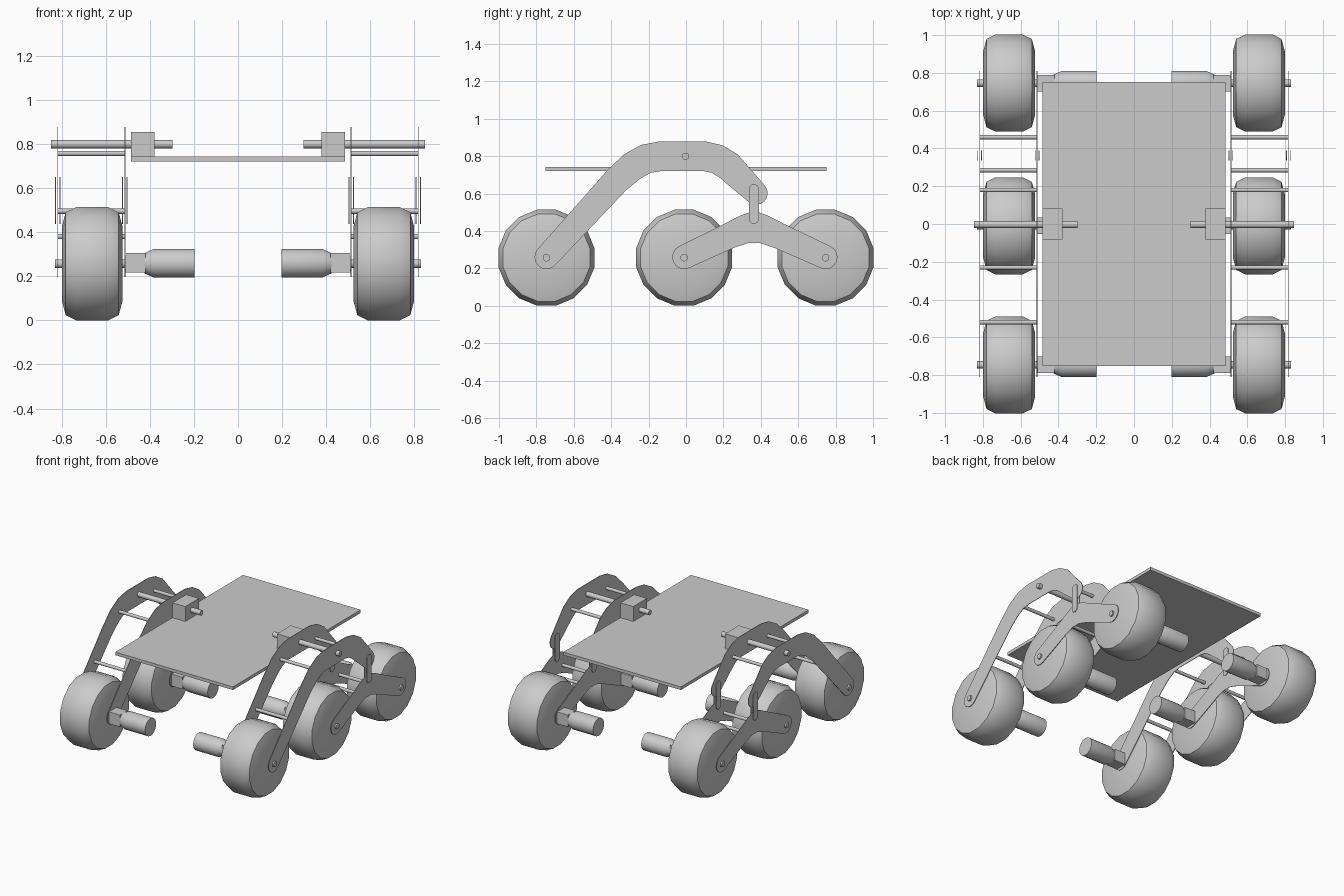
import bpy, bmesh, math
from mathutils import Vector

if "Cube" in bpy.data.objects:
    bpy.data.objects.remove(bpy.data.objects["Cube"])

AXLE_Z = 0.257
WHEEL_Y = {"front": -0.746, "middle": -0.01, "rear": 0.746}
PLATE_X = (0.513, 0.817)


def finish(name, bm, smooth=None):
    bmesh.ops.recalc_face_normals(bm, faces=bm.faces)
    me = bpy.data.meshes.new(name)
    bm.to_mesh(me)
    bm.free()
    ob = bpy.data.objects.new(name, me)
    bpy.context.collection.objects.link(ob)
    if smooth:
        bpy.ops.object.select_all(action='DESELECT')
        ob.select_set(True)
        bpy.context.view_layer.objects.active = ob
        bpy.ops.object.shade_smooth_by_angle(angle=math.radians(smooth))
    return ob


def lathe(name, profile, y, z, n=16):
    """Capped solid of revolution about the x direction; profile is (x, radius)."""
    bm = bmesh.new()
    rings = []
    for x, r in profile:
        ring = []
        for i in range(n):
            a = 2 * math.pi * (i + 0.5) / n
            ring.append(bm.verts.new((x, y + r * math.cos(a), z + r * math.sin(a))))
        rings.append(ring)
    for a, b in zip(rings, rings[1:]):
        for i in range(n):
            j = (i + 1) % n
            bm.faces.new((a[i], a[j], b[j], b[i]))
    bm.faces.new(rings[0])
    bm.faces.new(rings[-1])
    return finish(name, bm, 35)


def box(name, lo, hi):
    bm = bmesh.new()
    bmesh.ops.create_cube(bm, size=1)
    for v in bm.verts:
        v.co = [(l + h) / 2 + c * (h - l) for l, h, c in zip(lo, hi, v.co)]
    return finish(name, bm)


def strip(name, path, x, thick=0.004, caps=8):
    """Flat round-ended plate in the yz plane; path is (y, z, half width)."""
    pts = [Vector(p[:2]) for p in path]
    left, right = [], []
    for i, (p, q) in enumerate(zip(pts, path)):
        d = (pts[min(i + 1, len(pts) - 1)] - p).normalized() + (p - pts[max(i - 1, 0)]).normalized()
        d.normalize()
        nrm = Vector((-d.y, d.x)) * q[2]
        left.append(p + nrm)
        right.append(p - nrm)

    def cap(c, start):
        v = start - c
        out = []
        for k in range(1, caps):
            a = -math.pi * k / caps
            out.append(c + Vector((v.x * math.cos(a) - v.y * math.sin(a),
                                   v.x * math.sin(a) + v.y * math.cos(a))))
        return out

    outline = left + cap(pts[-1], left[-1]) + right[::-1] + cap(pts[0], right[0])
    bm = bmesh.new()
    f = bm.faces.new([bm.verts.new((x - thick / 2, p.x, p.y)) for p in outline])
    ext = bmesh.ops.extrude_face_region(bm, geom=[f], use_keep_orig=True)
    for v in ext["geom"]:
        if isinstance(v, bmesh.types.BMVert):
            v.co.x += thick
    return finish(name, bm)


WHEEL = [(-0.138, 0.17), (-0.12, 0.238), (-0.073, 0.2615),
         (0.073, 0.2615), (0.12, 0.238), (0.138, 0.17)]
ROCKER = [(-0.746, 0.26, 0.064), (-0.372, 0.669, 0.073), (-0.29, 0.743, 0.078),
          (-0.215, 0.785, 0.079), (-0.14, 0.799, 0.079), (0.1, 0.799, 0.079),
          (0.167, 0.784, 0.079), (0.228, 0.747, 0.079), (0.375, 0.602, 0.062)]
BOGIE = [(-0.01, 0.26, 0.064), (0.231, 0.374, 0.069), (0.31, 0.408, 0.076),
         (0.364, 0.421, 0.087), (0.418, 0.408, 0.076), (0.497, 0.374, 0.069),
         (0.746, 0.26, 0.064)]
LINK = [(0.363, 0.465, 0.027), (0.363, 0.623, 0.027)]
SPACERS = [(-0.52, 0.495), (-0.23, 0.757), (0.18, 0.757), (0.285, 0.38), (0.46, 0.38)]

# Deck
box("deck", (-0.485, -0.752, 0.72), (0.485, 0.752, 0.743))

for side, s in (("left", -1), ("right", 1)):
    # Wheels with axle, gearbox and motor
    for pos, y in WHEEL_Y.items():
        tag = f"{side}_{pos}"
        lathe(f"wheel_{tag}", [(s * 0.661 + x, r) for x, r in WHEEL], y, AXLE_Z)
        lathe(f"axle_{tag}", [(s * 0.45, 0.02), (s * 0.83, 0.02)], y, AXLE_Z)
        xs = sorted((s * 0.42, s * 0.512))
        box(f"gearbox_{tag}", (xs[0], y - 0.044, AXLE_Z + 0.004 - 0.044),
            (xs[1], y + 0.044, AXLE_Z + 0.004 + 0.044))
        lathe(f"motor_{tag}", [(s * 0.198, 0.065), (s * 0.383, 0.065), (s * 0.425, 0.046)],
              y, AXLE_Z + 0.002, 24)
    # Suspension plates and the links joining them
    for where, x in zip(("inner", "outer"), PLATE_X):
        strip(f"rocker_arm_{side}_{where}", ROCKER, s * x)
        strip(f"bogie_arm_{side}_{where}", BOGIE, s * x)
        for k, dx in (("a", -0.01), ("b", 0.01)):
            strip(f"link_{side}_{where}_{k}", LINK, s * (x + dx))
    # Spacer rods between plates
    for i, (y, z) in enumerate(SPACERS):
        lathe(f"spacer_{side}_{i}", [(s * PLATE_X[0], 0.012), (s * PLATE_X[1], 0.012)], y, z, 12)
    # Main pivot shaft and its bearing block
    lathe(f"pivot_shaft_{side}", [(s * 0.298, 0.019), (s * 0.847, 0.019)], -0.003, 0.799)
    xs = sorted((s * 0.378, s * 0.484))
    box(f"pivot_block_{side}", (xs[0], -0.081, 0.743), (xs[1], 0.081, 0.854))
